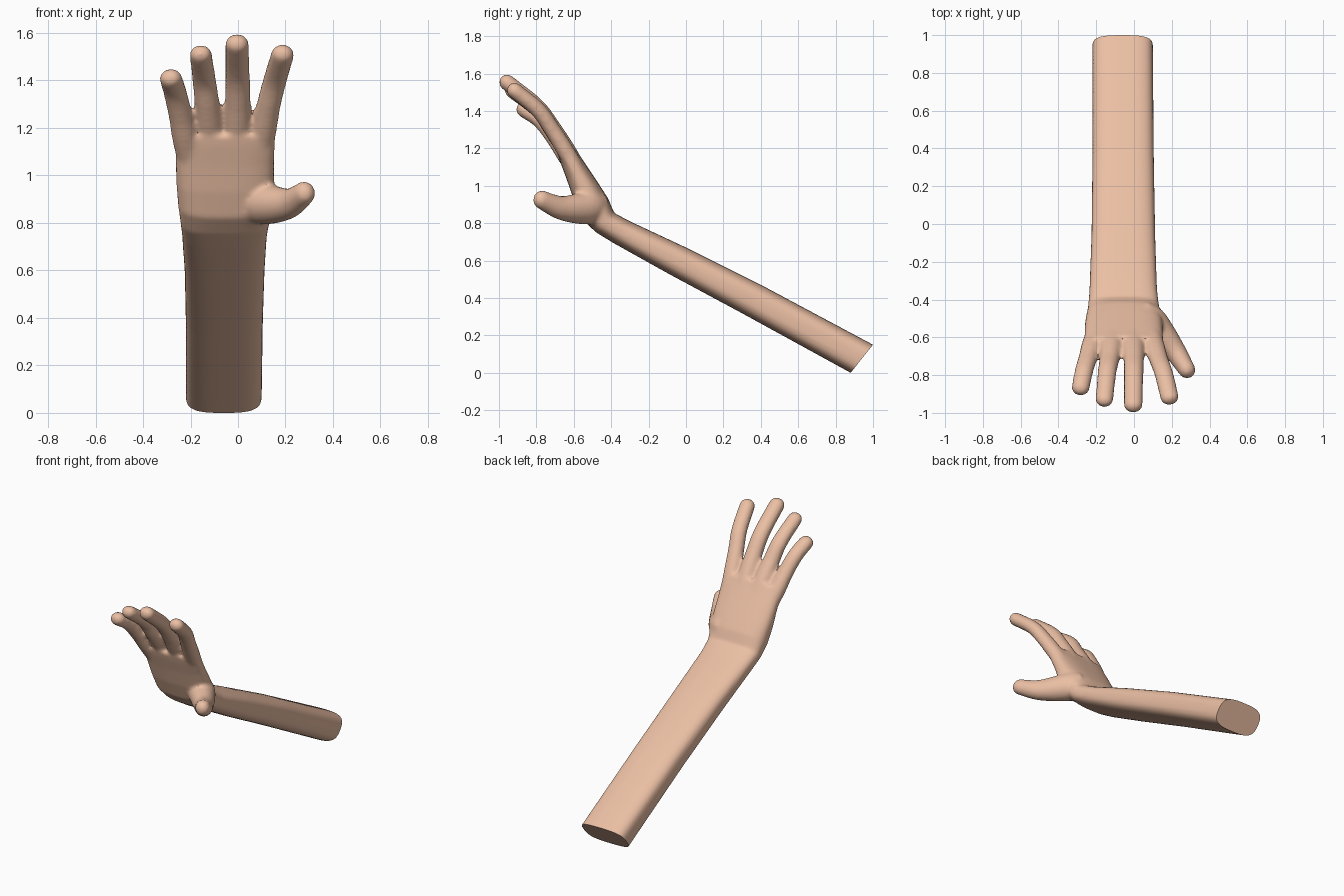
import bpy, bmesh, math
from mathutils import Vector

if "Cube" in bpy.data.objects:
    bpy.data.objects.remove(bpy.data.objects["Cube"])

SEG = 40


def skin(bm, rings):
    """Bridge a list of point rings into a closed tube."""
    vs = [[bm.verts.new(p) for p in r] for r in rings]
    for a, b in zip(vs, vs[1:]):
        for i in range(SEG):
            j = (i + 1) % SEG
            bm.faces.new((a[i], a[j], b[j], b[i]))
    bm.faces.new(vs[0][::-1])
    bm.faces.new(vs[-1])


def ring(c, u, v, n=2.0):
    """Superellipse ring with half axes u and v."""
    pts = []
    for i in range(SEG):
        a = 2 * math.pi * i / SEG
        s, t = math.cos(a), math.sin(a)
        pts.append(c + u * math.copysign(abs(s) ** (2 / n), s)
                   + v * math.copysign(abs(t) ** (2 / n), t))
    return pts


def catmull(p, steps=6):
    """Smooth interpolation through a list of vectors."""
    q = [2 * p[0] - p[1]] + p + [2 * p[-1] - p[-2]]
    out = []
    for i in range(1, len(q) - 2):
        a, b, c, d = q[i - 1:i + 3]
        for k in range(steps):
            t = k / steps
            out.append(0.5 * (2 * b + (c - a) * t + (2 * a - 5 * b + 4 * c - d) * t * t
                              + (3 * b - a - 3 * c + d) * t ** 3))
    return out + [p[-1]]


def digit(bm, pts, side, flat):
    """Tapered finger with a rounded tip; each point is x, y, z, radius."""
    path = catmull([Vector(p) for p in pts])
    rings = []
    for i, p in enumerate(path):
        c = p.xyz
        tan = (path[min(i + 1, len(path) - 1)].xyz - path[max(i - 1, 0)].xyz).normalized()
        u = (side - tan * side.dot(tan)).normalized()
        rings.append(ring(c, u * p.w, tan.cross(u) * p.w * flat))
    for k in range(1, 7):
        a = math.radians(14 * k)
        rings.append(ring(c + tan * p.w * flat * math.sin(a), u * p.w * math.cos(a),
                          tan.cross(u) * p.w * flat * math.cos(a)))
    skin(bm, rings)


bm = bmesh.new()

# forearm and palm: back y, z, front y, z, left x, right x, squareness
sections = [
    (1.088, 0.103, 0.968, -0.047, -0.22, 0.10, 3.2),
    (1.0, 0.15, 0.88, 0.0, -0.22, 0.10, 3.2),
    (0.42, 0.46, 0.30, 0.318, -0.22, 0.105, 3.0),
    (0.0, 0.67, -0.10, 0.533, -0.225, 0.112, 2.9),
    (-0.30, 0.81, -0.39, 0.695, -0.236, 0.122, 2.8),
    (-0.385, 0.855, -0.48, 0.75, -0.242, 0.132, 2.8),
    (-0.415, 0.93, -0.555, 0.82, -0.252, 0.143, 2.7),
    (-0.46, 1.0, -0.602, 0.93, -0.26, 0.152, 2.7),
    (-0.52, 1.09, -0.638, 1.035, -0.262, 0.152, 2.7),
    (-0.57, 1.165, -0.67, 1.12, -0.262, 0.157, 2.7),
    (-0.595, 1.205, -0.685, 1.165, -0.25, 0.152, 2.7),
]
rings = []
for by, bz, fy, fz, x0, x1, n in sections:
    back, front = Vector((0, by, bz)), Vector((0, fy, fz))
    mid = (back + front) / 2 + Vector(((x0 + x1) / 2, 0, 0))
    rings.append(ring(mid, Vector(((x1 - x0) / 2, 0, 0)), (back - front) / 2, n))
skin(bm, rings)

# fingers: little, ring, middle, index
X = Vector((1, 0, 0))
digit(bm, [(-0.205, -0.58, 1.06, .05), (-0.225, -0.645, 1.165, .054), (-0.243, -0.705, 1.255, .05),
           (-0.265, -0.78, 1.35, .049), (-0.283, -0.867, 1.408, .048)], X, 0.88)
digit(bm, [(-0.11, -0.57, 1.08, .05), (-0.12, -0.64, 1.19, .057), (-0.13, -0.715, 1.30, .053),
           (-0.143, -0.79, 1.405, .05), (-0.157, -0.93, 1.51, .047)], X, 0.86)
digit(bm, [(-0.005, -0.57, 1.08, .05), (-0.003, -0.64, 1.19, .058), (-0.001, -0.715, 1.31, .054),
           (-0.002, -0.80, 1.425, .052), (-0.004, -0.957, 1.553, .05)], X, 0.86)
digit(bm, [(0.09, -0.57, 1.06, .05), (0.107, -0.64, 1.18, .054), (0.13, -0.715, 1.30, .051),
           (0.157, -0.79, 1.405, .05), (0.188, -0.917, 1.51, .049)], X, 0.86)

# thumb with its fleshy base
digit(bm, [(0.03, -0.46, 0.90, .075), (0.09, -0.515, 0.885, .09), (0.15, -0.585, 0.877, .08),
           (0.215, -0.67, 0.882, .064), (0.26, -0.74, 0.91, .054), (0.28, -0.772, 0.926, .05)],
      Vector((0, 0, 1)), 0.92)

bmesh.ops.recalc_face_normals(bm, faces=bm.faces)
me = bpy.data.meshes.new("hand_and_forearm")
bm.to_mesh(me)
arm = bpy.data.objects.new("hand_and_forearm", me)
bpy.context.collection.objects.link(arm)

# fuse all parts into one smooth skin
rm = arm.modifiers.new("fuse", 'REMESH')
rm.mode = 'VOXEL'
rm.voxel_size = 0.010
sm = arm.modifiers.new("soften", 'SMOOTH')
sm.factor = 0.5
sm.iterations = 12
dg = bpy.context.evaluated_depsgraph_get()
fused = bpy.data.meshes.new_from_object(arm.evaluated_get(dg))
arm.modifiers.clear()

# flat slanted cut at the elbow end
bm = bmesh.new()
bm.from_mesh(fused)
bmesh.ops.bisect_plane(bm, geom=bm.verts[:] + bm.edges[:] + bm.faces[:],
                       plane_co=(0, 0.94, 0.075), plane_no=(0, 0.78, -0.62), clear_outer=True)
bmesh.ops.holes_fill(bm, edges=[e for e in bm.edges if e.is_boundary], sides=0)
bmesh.ops.recalc_face_normals(bm, faces=bm.faces)
bm.to_mesh(fused)
bm.free()
arm.data = fused

mat = bpy.data.materials.new("skin")
mat.diffuse_color = (0.83, 0.52, 0.37, 1)
mat.use_nodes = True
mat.node_tree.nodes["Principled BSDF"].inputs["Base Color"].default_value = mat.diffuse_color
fused.materials.clear()
fused.materials.append(mat)

bpy.context.view_layer.objects.active = arm
arm.select_set(True)
bpy.ops.object.shade_smooth_by_angle(angle=math.radians(40))
